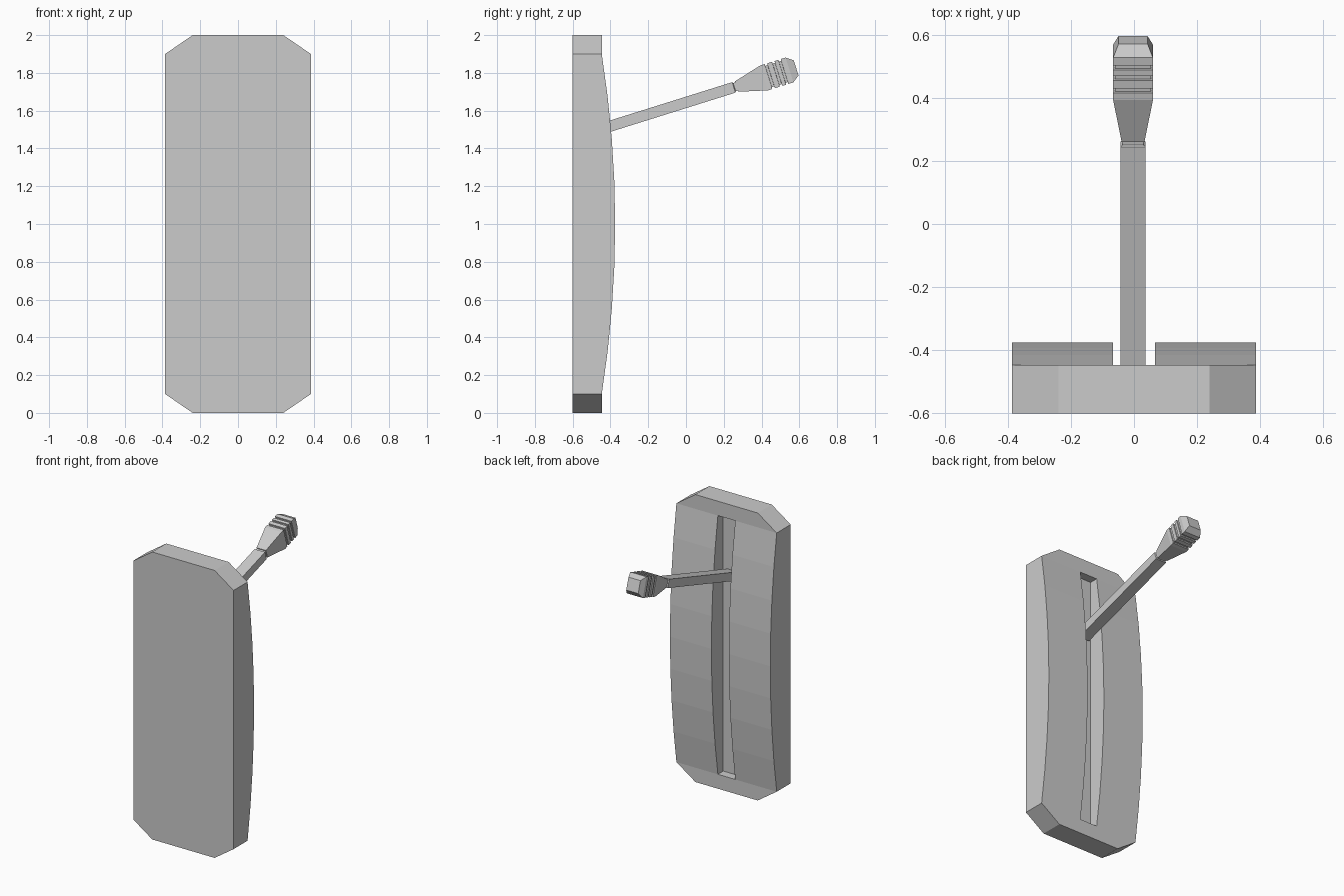
import bpy, bmesh, math
from mathutils import Vector

if "Cube" in bpy.data.objects:
    bpy.data.objects.remove(bpy.data.objects["Cube"])


def build(name, polygons):
    """Make one closed flat-shaded object from a list of polygons."""
    bm = bmesh.new()
    for pts in polygons:
        bm.faces.new([bm.verts.new(p) for p in pts])
    bmesh.ops.remove_doubles(bm, verts=bm.verts, dist=1e-5)
    bmesh.ops.recalc_face_normals(bm, faces=bm.faces)
    mesh = bpy.data.meshes.new(name)
    bm.to_mesh(mesh)
    bm.free()
    obj = bpy.data.objects.new(name, mesh)
    bpy.context.collection.objects.link(obj)
    return obj


# Wall plate: chamfered slab with a bowed face and a long slot
W, C, S = 0.386, 0.24, 0.067          # half widths: plate, chamfered end, slot
BACK, EDGE, BOW, FLOOR = -0.6, -0.446, 0.071, -0.505
SEG = 8
us = [-1 + 2 * i / SEG for i in range(SEG + 1)]
arc = [(EDGE + BOW * (1 - u * u), 1 + 0.9 * u) for u in us]

faces = []
for s in (-1, 1):
    for (y0, z0), (y1, z1) in zip(arc, arc[1:]):
        faces.append([(s * S, y0, z0), (s * W, y0, z0), (s * W, y1, z1), (s * S, y1, z1)])
    # outer side, then slot wall
    faces.append([(s * W, y, z) for y, z in arc] + [(s * W, BACK, 1.9), (s * W, BACK, 0.1)])
    faces.append([(s * S, y, z) for y, z in arc] + [(s * S, FLOOR, 1.9), (s * S, FLOOR, 0.1)])
for zi, zo in ((0.1, 0), (1.9, 2)):
    rim = [(-W, zi), (-C, zo), (C, zo), (W, zi)]
    faces.append([(x, EDGE, z) for x, z in rim] + [(S, EDGE, zi), (-S, EDGE, zi)])
    for (xa, za), (xb, zb) in zip(rim, rim[1:]):
        faces.append([(xa, BACK, za), (xb, BACK, zb), (xb, EDGE, zb), (xa, EDGE, za)])
    faces.append([(-S, EDGE, zi), (S, EDGE, zi), (S, FLOOR, zi), (-S, FLOOR, zi)])
faces.append([(-S, FLOOR, 0.1), (S, FLOOR, 0.1), (S, FLOOR, 1.9), (-S, FLOOR, 1.9)])
faces.append([(x, BACK, z) for x, z in ((-C, 0), (C, 0), (W, 0.1), (W, 1.9),
                                        (C, 2), (-C, 2), (-W, 1.9), (-W, 0.1))])
build("wall_plate", faces)


# Lever parts: rectangular sections lofted along a tilted axis
TILT = math.radians(17.4)
AXIS = Vector((0, math.cos(TILT), math.sin(TILT)))
UP = Vector((0, -math.sin(TILT), math.cos(TILT)))
START = Vector((-0.003, 0.253, 1.723))   # end of the rod


def loft(name, sections):
    rings = [[START + AXIS * t + Vector((sx * hx, 0, 0)) + UP * (sz * hz)
              for sx, sz in ((-1, -1), (1, -1), (1, 1), (-1, 1))]
             for t, hx, hz in sections]
    polys = [rings[0], rings[-1]]
    for a, b in zip(rings, rings[1:]):
        polys += [[a[i], a[(i + 1) % 4], b[(i + 1) % 4], b[i]] for i in range(4)]
    return build(name, polys)


loft("lever_rod", [(-0.79, 0.04, 0.029), (0, 0.04, 0.029),
                   (0.004, 0.033, 0.023), (0.016, 0.033, 0.023)])

# Grip: flared neck, three grooves, bevelled tip
H, V = 0.063, 0.069
grip = [(0.016, 0.036, 0.029), (0.168, H, V)]
for a, b in ((0.192, 0.207), (0.233, 0.248), (0.268, 0.282)):
    grip += [(a, H, V), (a + 0.001, H - 0.006, V - 0.01),
             (b - 0.001, H - 0.006, V - 0.01), (b, H, V)]
grip += [(0.309, H, V), (0.346, 0.046, 0.042)]
loft("lever_grip", grip)
